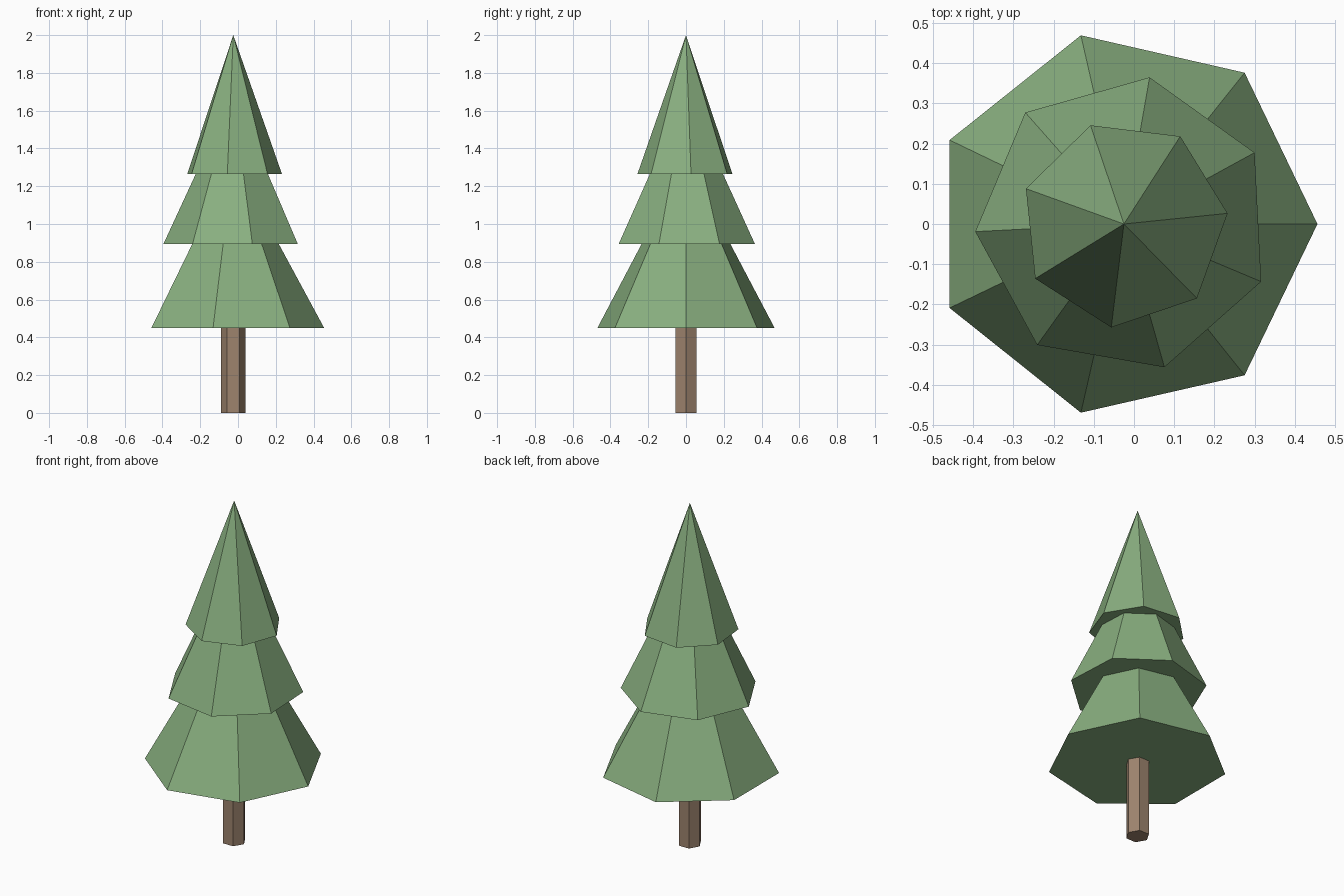
import bpy, bmesh
from math import sin, cos, tau

if "Cube" in bpy.data.objects:
    bpy.data.objects.remove(bpy.data.objects["Cube"])

CX = -0.025  # trunk axis: the seven-sided base is centred by its bounds


def material(name, rgb):
    mat = bpy.data.materials.new(name)
    mat.diffuse_color = (*rgb, 1)
    mat.use_nodes = True
    mat.node_tree.nodes["Principled BSDF"].inputs["Base Color"].default_value = mat.diffuse_color
    return mat


def solid(name, sides, radius, z, height, turn, mat, pointed):
    """Flat-faced cone or prism with its first corner at angle `turn`."""
    bm = bmesh.new()
    angles = [turn + tau * i / sides for i in range(sides)]

    def ring(level):
        return [bm.verts.new((radius * cos(a), radius * sin(a), level)) for a in angles]

    base = ring(0)
    bm.faces.new(base[::-1])
    if pointed:
        tip = bm.verts.new((0, 0, height))
        for i in range(sides):
            bm.faces.new((base[i], base[(i + 1) % sides], tip))
    else:
        top = ring(height)
        bm.faces.new(top)
        for i in range(sides):
            j = (i + 1) % sides
            bm.faces.new((base[i], base[j], top[j], top[i]))
    mesh = bpy.data.meshes.new(name)
    bm.to_mesh(mesh)
    bm.free()
    mesh.materials.append(mat)
    obj = bpy.data.objects.new(name, mesh)
    obj.location = (CX, 0, z)
    bpy.context.collection.objects.link(obj)
    return obj


bark = material("bark", (0.34, 0.23, 0.155))
needles = material("needles", (0.25, 0.43, 0.215))

# Hexagonal trunk, running slightly into the foliage
solid("trunk", 6, 0.064, 0, 0.5, 0, bark, False)

# Three overlapping foliage tiers, each turned half a radian further
tiers = [("lower_foliage", 0.481, 0.45, 0.89),
         ("middle_foliage", 0.37, 0.895, 0.80),
         ("upper_foliage", 0.259, 1.265, 0.735)]
for i, (name, radius, z, height) in enumerate(tiers):
    solid(name, 7, radius, z, height, 0.5 * i, needles, True)
